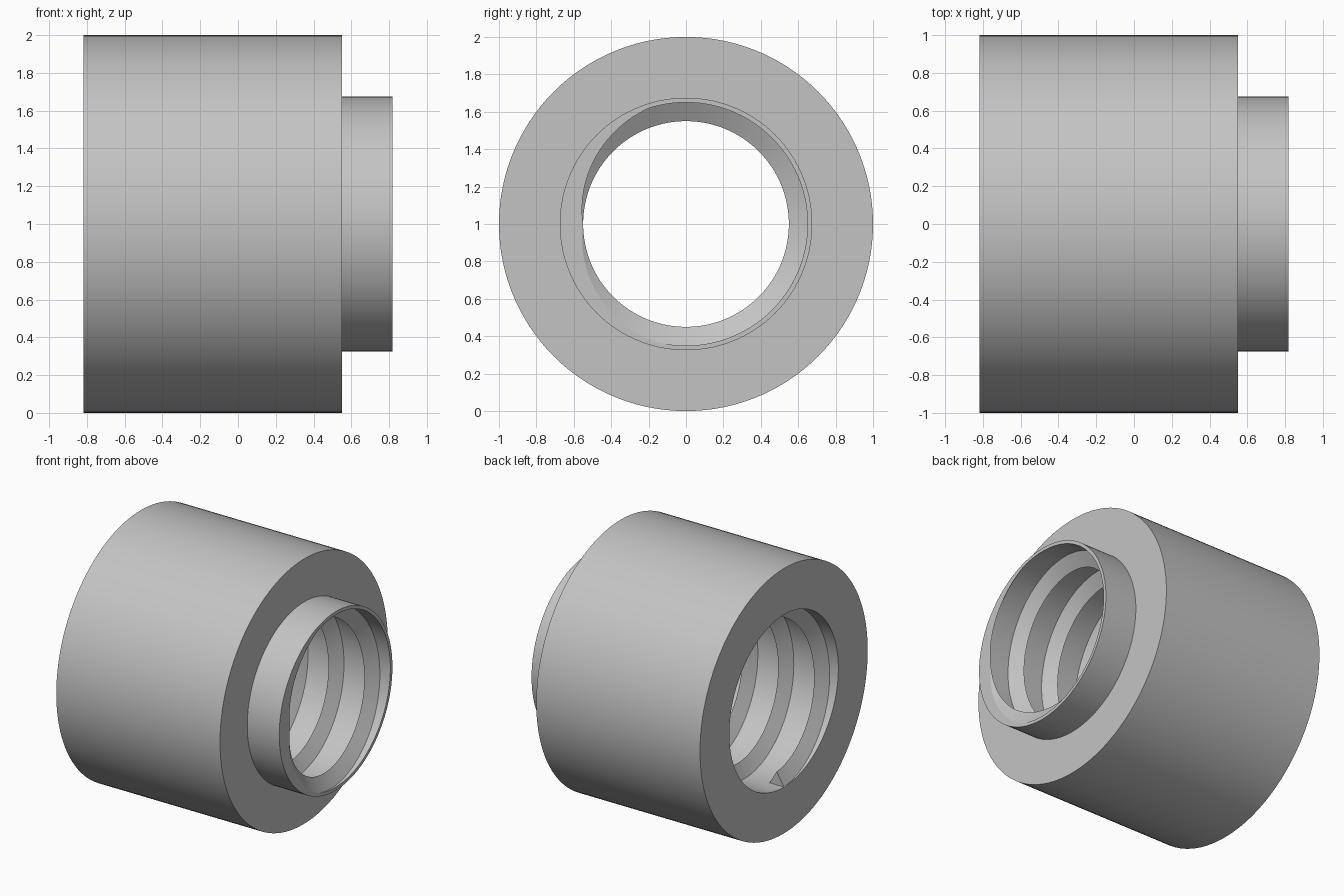
import bpy, bmesh, math

cube = bpy.data.objects.get("Cube")
if cube:
    bpy.data.objects.remove(cube, do_unlink=True)

END = 0.817       # half length along x
ROOT = 0.65       # bore radius
DEPTH = 0.1       # thread height
HALF = 0.06       # half width of the thread base
SEGS = 120
TURNS = 5.25
START = -END + HALF
PITCH = (END - START) / TURNS

steel = bpy.data.materials.new("plain grey metal")
steel.use_nodes = True
grey = (0.55, 0.55, 0.55, 1)
steel.diffuse_color = grey
steel.node_tree.nodes["Principled BSDF"].inputs["Base Color"].default_value = grey


def on_axis(x, r, a):
    """Point at radius r and angle a around the horizontal bore axis."""
    return (x, r * math.cos(a), 1 + r * math.sin(a))


def skin(name, rings, closed, angle):
    """Join successive section loops into a smooth-shaded object."""
    bm = bmesh.new()
    loops = [[bm.verts.new(p) for p in ring] for ring in rings]
    pairs = list(zip(loops, loops[1:]))
    if closed:
        pairs.append((loops[-1], loops[0]))
    else:
        bm.faces.new(loops[0])
    for a, b in pairs:
        for i in range(len(a)):
            j = (i + 1) % len(a)
            bm.faces.new((a[i], a[j], b[j], b[i]))
    bmesh.ops.remove_doubles(bm, verts=bm.verts, dist=1e-5)
    bmesh.ops.recalc_face_normals(bm, faces=bm.faces)
    mesh = bpy.data.meshes.new(name)
    bm.to_mesh(mesh)
    bm.free()
    mesh.materials.append(steel)
    obj = bpy.data.objects.new(name, mesh)
    bpy.context.collection.objects.link(obj)
    bpy.ops.object.select_all(action='DESELECT')
    obj.select_set(True)
    bpy.context.view_layer.objects.active = obj
    bpy.ops.object.shade_smooth_by_angle(angle=math.radians(angle))
    return obj


# Stepped sleeve: wide body, narrow collar and through bore
profile = [(-END, ROOT), (-END, 1), (0.55, 1), (0.55, 0.675), (END, 0.675), (END, ROOT)]
skin("sleeve_body",
     [[on_axis(x, r, math.tau * k / SEGS) for x, r in profile] for k in range(SEGS)],
     True, 30)

# Triangular internal thread, trimmed flush with the collar end
sections = []
steps = int((TURNS + HALF / PITCH) * SEGS)
for k in range(steps + 1):
    a = -math.pi / 2 - math.tau * k / SEGS
    x = START + PITCH * k / SEGS
    section = [(x - HALF, ROOT)]
    for px in (min(x, END), min(x + HALF, END)):
        section.append((px, ROOT - DEPTH * (1 - abs(px - x) / HALF)))
    section.append((min(x + HALF, END), ROOT + 0.002))
    sections.append([on_axis(px, r, a) for px, r in section])
skin("inner_thread", sections, False, 25)
